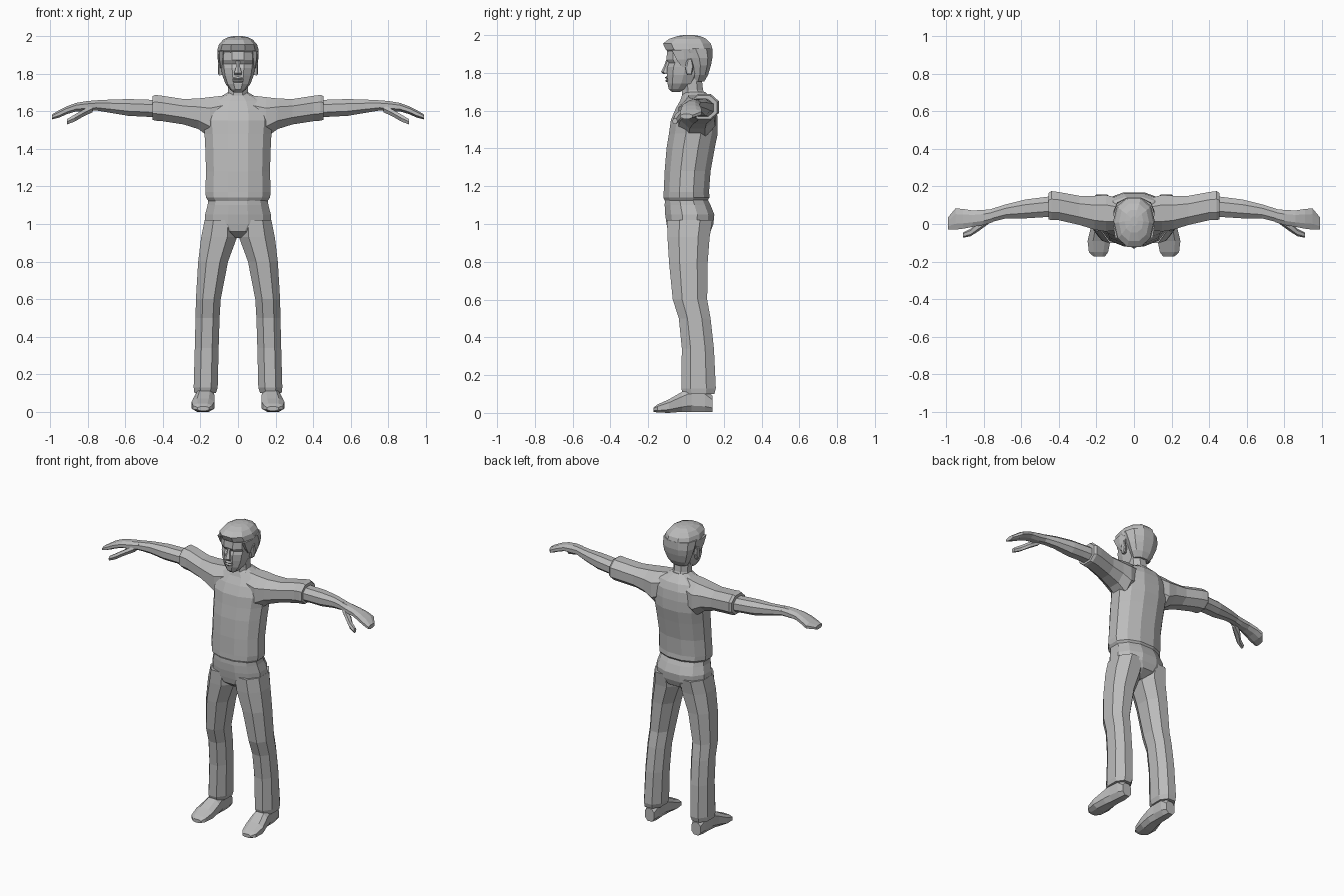
import bpy, bmesh, math

grey = bpy.data.materials.new("plain_grey")
grey.diffuse_color = (0.5, 0.5, 0.5, 1)


def outline(n, phase, power):
    """Rounded polygon scaled to fill the -1..1 square."""
    pts = []
    for i in range(n):
        a = 2 * math.pi * (i + phase) / n - math.pi / 2
        c, s = math.cos(a), math.sin(a)
        pts.append((math.copysign(abs(c) ** power, c), math.copysign(abs(s) ** power, s)))
    mu = max(abs(p[0]) for p in pts)
    mv = max(abs(p[1]) for p in pts)
    return [(u / mu, v / mv) for u, v in pts]


def loft(name, axis, rings, n=8, phase=0.5, power=0.9, mirror=False):
    """Rings are (position, u0, u1, v0, v1); u, v are the other two axes in order."""
    bm = bmesh.new()
    loops = []
    for pos, u0, u1, v0, v1 in rings:
        loop = []
        for u, v in outline(n, phase, power):
            co = [(u0 + u1) / 2 + u * (u1 - u0) / 2, (v0 + v1) / 2 + v * (v1 - v0) / 2]
            co.insert("xyz".index(axis), pos)
            loop.append(bm.verts.new(co))
        loops.append(loop)
    for a, b in zip(loops, loops[1:]):
        for i in range(n):
            j = (i + 1) % n
            bm.faces.new((a[i], a[j], b[j], b[i]))
    bm.faces.new(loops[0])
    bm.faces.new(loops[-1])
    bmesh.ops.recalc_face_normals(bm, faces=bm.faces)
    mesh = bpy.data.meshes.new(name)
    bm.to_mesh(mesh)
    bm.free()
    mesh.materials.append(grey)
    ob = bpy.data.objects.new(name, mesh)
    bpy.context.collection.objects.link(ob)
    if mirror:
        m = ob.modifiers.new("mirror", "MIRROR")
        m.use_mirror_merge = False
    return ob


def upright(name, rows, **kw):
    """Centred upright loft from (z, half width, front y, back y)."""
    return loft(name, "z", [(z, -w, w, f, b) for z, w, f, b in rows], **kw)


# shirt body and collar
upright("shirt", [
    (1.12, 0.155, -0.11, 0.11), (1.14, 0.17, -0.12, 0.125), (1.17, 0.174, -0.118, 0.122),
    (1.28, 0.17, -0.113, 0.13), (1.40, 0.174, -0.103, 0.152), (1.48, 0.178, -0.09, 0.168),
    (1.55, 0.185, -0.08, 0.168), (1.61, 0.175, -0.055, 0.162), (1.655, 0.14, -0.03, 0.145),
    (1.685, 0.08, -0.02, 0.115), (1.70, 0.055, -0.01, 0.10)], n=12)

# short sleeves with a hem
loft("sleeve", "x", [
    (0.06, -0.03, 0.13, 1.50, 1.685), (0.15, -0.04, 0.155, 1.46, 1.675),
    (0.21, -0.03, 0.15, 1.505, 1.668), (0.29, -0.005, 0.15, 1.53, 1.665),
    (0.40, 0.02, 0.17, 1.547, 1.682), (0.44, 0.02, 0.175, 1.55, 1.687),
    (0.455, 0.025, 0.165, 1.555, 1.68)], mirror=True)

# bare arm and flat hand
loft("arm", "x", [
    (0.42, 0.04, 0.15, 1.565, 1.66), (0.50, 0.035, 0.14, 1.572, 1.662),
    (0.58, 0.03, 0.13, 1.575, 1.665), (0.68, 0.03, 0.105, 1.592, 1.662),
    (0.76, 0.01, 0.08, 1.605, 1.658)], mirror=True)
loft("hand", "x", [
    (0.75, 0.01, 0.08, 1.605, 1.658), (0.80, -0.005, 0.075, 1.60, 1.655),
    (0.86, -0.015, 0.072, 1.60, 1.645), (0.91, -0.025, 0.08, 1.585, 1.627),
    (0.95, -0.03, 0.083, 1.567, 1.607), (0.99, -0.03, 0.035, 1.557, 1.583)],
    n=8, mirror=True)
loft("thumb", "x", [
    (0.775, 0.0, 0.04, 1.595, 1.635), (0.83, -0.04, 0.015, 1.568, 1.605),
    (0.87, -0.065, -0.025, 1.545, 1.582), (0.91, -0.073, -0.045, 1.53, 1.558)],
    n=6, mirror=True)

# trousers
upright("hips", [
    (0.925, 0.03, -0.05, 0.07), (0.96, 0.12, -0.095, 0.13), (1.0, 0.178, -0.103, 0.145),
    (1.05, 0.175, -0.11, 0.15), (1.10, 0.162, -0.113, 0.13), (1.15, 0.155, -0.11, 0.105)], n=12)
loft("trouser_leg", "z", [
    (0.10, 0.118, 0.232, -0.015, 0.15), (0.13, 0.108, 0.236, -0.025, 0.158),
    (0.34, 0.103, 0.23, -0.022, 0.148), (0.50, 0.098, 0.226, -0.038, 0.13),
    (0.60, 0.092, 0.224, -0.07, 0.112), (0.80, 0.053, 0.212, -0.09, 0.115),
    (0.93, 0.005, 0.196, -0.098, 0.125), (1.02, 0.005, 0.178, -0.10, 0.14)], mirror=True)

# shoes, long axis front to back
loft("shoe", "y", [
    (-0.173, 0.155, 0.215, 0.006, 0.028), (-0.15, 0.138, 0.24, 0.002, 0.045),
    (-0.09, 0.126, 0.247, 0.0, 0.072), (-0.02, 0.125, 0.23, 0.006, 0.112),
    (0.03, 0.13, 0.22, 0.006, 0.14), (0.10, 0.13, 0.215, 0.004, 0.13),
    (0.14, 0.14, 0.205, 0.006, 0.09)], power=0.75, mirror=True)

# neck and head
upright("neck", [
    (1.66, 0.06, -0.02, 0.115), (1.71, 0.052, -0.02, 0.09), (1.80, 0.055, -0.025, 0.08)])
upright("face", [
    (1.70, 0.022, -0.075, -0.03), (1.715, 0.042, -0.092, 0.01), (1.745, 0.066, -0.098, 0.05),
    (1.79, 0.083, -0.10, 0.075), (1.83, 0.090, -0.10, 0.09), (1.852, 0.093, -0.09, 0.09),
    (1.872, 0.094, -0.104, 0.09), (1.93, 0.09, -0.098, 0.08)], n=10)
loft("nose", "z", [
    (1.793, -0.018, 0.018, -0.118, -0.08), (1.805, -0.02, 0.02, -0.132, -0.08),
    (1.835, -0.011, 0.011, -0.117, -0.08), (1.868, -0.01, 0.01, -0.105, -0.08)], n=6, phase=0)
loft("lips", "z", [
    (1.752, -0.022, 0.022, -0.104, -0.07), (1.76, -0.028, 0.028, -0.111, -0.07),
    (1.767, -0.03, 0.03, -0.102, -0.07), (1.775, -0.026, 0.026, -0.112, -0.07),
    (1.784, -0.018, 0.018, -0.102, -0.07)], n=6, phase=0)
loft("ear", "x", [
    (0.08, -0.005, 0.03, 1.795, 1.865), (0.10, -0.005, 0.04, 1.79, 1.875),
    (0.106, 0.005, 0.035, 1.80, 1.87)], n=6, mirror=True)

# hair: crown with a fringe, nape and sideburns
upright("hair_crown", [
    (1.905, 0.105, -0.085, 0.14), (1.925, 0.11, -0.108, 0.14), (1.955, 0.102, -0.122, 0.132),
    (1.98, 0.08, -0.09, 0.108), (1.995, 0.05, -0.045, 0.075), (2.0, 0.02, -0.01, 0.04)], n=10)
upright("hair_back", [
    (1.755, 0.055, 0.03, 0.097), (1.79, 0.08, 0.03, 0.117), (1.84, 0.10, 0.02, 0.132),
    (1.88, 0.109, 0.0, 0.14), (1.93, 0.11, -0.04, 0.14)], n=10)
loft("sideburn", "z", [
    (1.83, 0.08, 0.095, -0.02, 0.01), (1.87, 0.075, 0.105, -0.05, 0.03),
    (1.92, 0.07, 0.109, -0.075, 0.05)], n=6, mirror=True)
